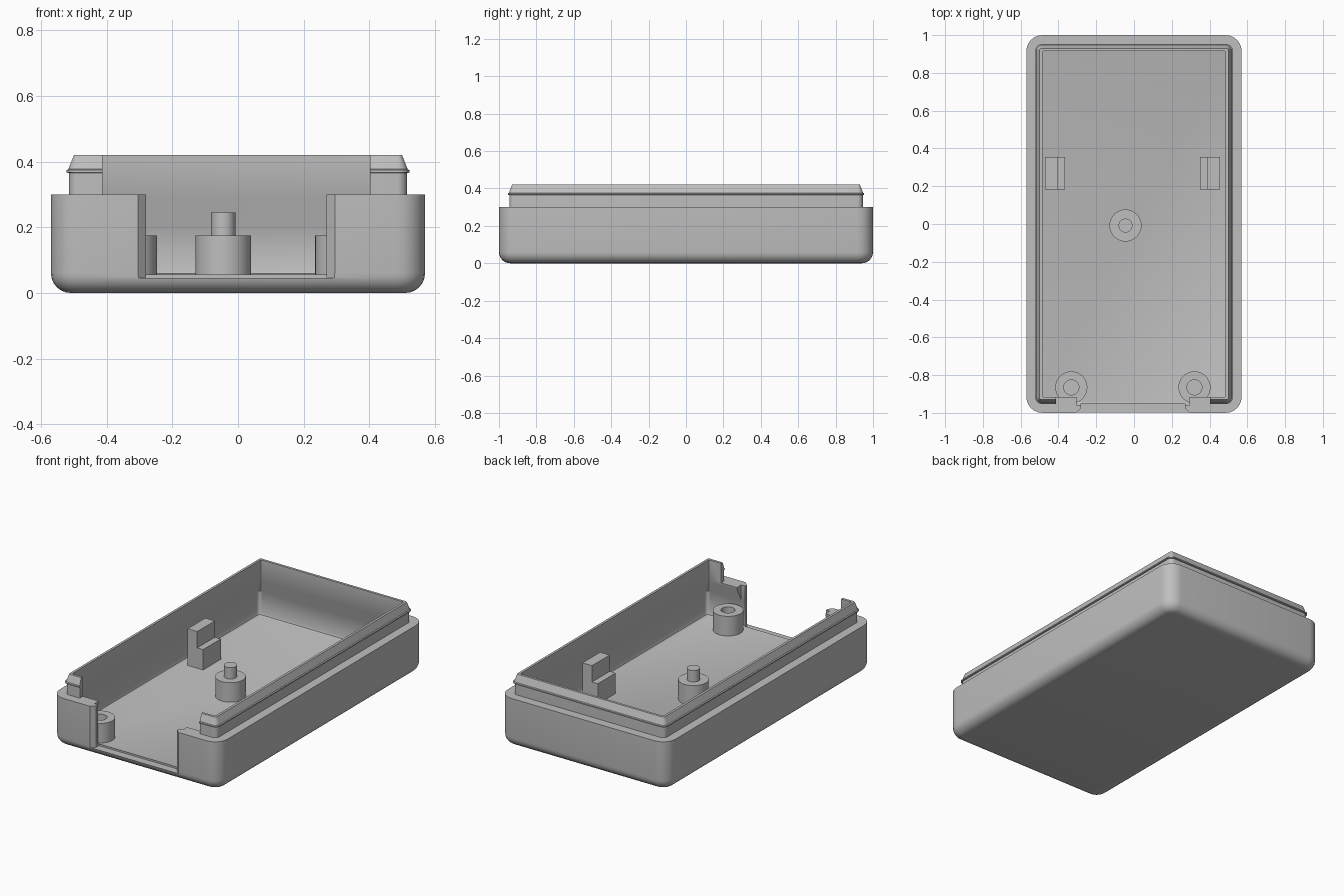
import bpy, bmesh, math

cube = bpy.data.objects.get("Cube")
if cube:
    bpy.data.objects.remove(cube, do_unlink=True)

# One plain grey plastic
GREY = (0.52, 0.52, 0.52, 1)
plastic = bpy.data.materials.new("grey plastic")
plastic.use_nodes = True
plastic.diffuse_color = GREY
bsdf = next(n for n in plastic.node_tree.nodes if n.type == 'BSDF_PRINCIPLED')
bsdf.inputs["Base Color"].default_value = GREY

HALF_X, HALF_Y = 0.57, 1.0
FLOOR = 0.055
CORNER_STEPS = 6


def finish(name, bm):
    bmesh.ops.recalc_face_normals(bm, faces=bm.faces)
    mesh = bpy.data.meshes.new(name)
    bm.to_mesh(mesh)
    bm.free()
    obj = bpy.data.objects.new(name, mesh)
    bpy.context.collection.objects.link(obj)
    mesh.materials.append(plastic)
    return obj


def activate(obj):
    bpy.ops.object.select_all(action='DESELECT')
    obj.select_set(True)
    bpy.context.view_layer.objects.active = obj


def smooth(obj):
    activate(obj)
    bpy.ops.object.shade_smooth_by_angle(angle=math.radians(28))


def loft(name, rings, closed=False):
    """Skin a list of equal-length point rings and cap the ends."""
    bm = bmesh.new()
    loops = [[bm.verts.new(p) for p in ring] for ring in rings]
    count = len(loops[0])
    for a, b in zip(loops, loops[1:]):
        for i in range(count):
            j = (i + 1) % count
            bm.faces.new((a[i], a[j], b[j], b[i]))
    bm.faces.new(loops[0])
    bm.faces.new(loops[-1])
    return finish(name, bm)


def rounded_ring(inset, z, radius):
    hx, hy = HALF_X - inset - radius, HALF_Y - inset - radius
    points = []
    for quarter, (sx, sy) in enumerate(((1, 1), (-1, 1), (-1, -1), (1, -1))):
        for k in range(CORNER_STEPS + 1):
            a = (quarter + k / CORNER_STEPS) * math.pi / 2
            points.append((sx * hx + radius * math.cos(a),
                           sy * hy + radius * math.sin(a), z))
    return points


def circle_ring(x, y, radius, z, sides=40):
    return [(x + radius * math.cos(2 * math.pi * i / sides),
             y + radius * math.sin(2 * math.pi * i / sides), z) for i in range(sides)]


def prism(name, outline, z0, z1):
    return loft(name, [[(x, y, z) for x, y in outline] for z in (z0, z1)])


def box(name, x0, x1, y0, y1, z0, z1):
    return prism(name, [(x0, y0), (x1, y0), (x1, y1), (x0, y1)], z0, z1)


# Shell: rounded underside, wall, snap lip with bead, then the inside down to the floor
FILLET = 0.06
rings = []
for k in range(7):
    a = k / 6 * math.pi / 2
    inset = FILLET * (1 - math.sin(a))
    rings.append(rounded_ring(inset, FILLET * (1 - math.cos(a)), 0.085 - inset))
lip_profile = [
    (0, 0.30, 0.085), (0.055, 0.30, 0.03),      # shoulder
    (0.055, 0.365, 0.03), (0.047, 0.367, 0.035),  # bead
    (0.047, 0.374, 0.035), (0.053, 0.377, 0.03),
    (0.07, 0.42, 0.012), (0.085, 0.42, 0.004),   # tapered rim
    (0.085, 0.29, 0.004), (0.04, 0.20, 0.02),    # overhanging inner wall
    (0.04, 0.07, 0.02), (0.044, 0.059, 0.016), (0.055, FLOOR, 0.01),
]
rings += [rounded_ring(*step) for step in lip_profile]
shell = loft("case_shell", rings)

# Front opening: gap in the lip, chamfered slot in the wall, wider slot in the overhang
MID = -0.005
half_slot = [(0.275, -0.95), (0.275, -0.975), (0.30, -1.0), (0.30, -1.1)]
slot = [(MID + x, y) for x, y in half_slot] + [(MID - x, y) for x, y in reversed(half_slot)]
cutters = [
    box("lip_gap_cutter", MID - 0.408, MID + 0.408, -1.1, -0.8, 0.3, 0.6),
    prism("wall_slot_cutter", slot, 0.046, 0.55),
    box("overhang_slot_cutter", MID - 0.30, MID + 0.30, -0.957, -0.7, 0.06, 0.57),
]
for cutter in cutters:
    cutter.hide_render = True
    mod = shell.modifiers.new("cut", 'BOOLEAN')
    mod.operation = 'DIFFERENCE'
    mod.solver = 'EXACT'
    mod.object = cutter
    activate(shell)
    bpy.ops.object.modifier_apply(modifier=mod.name)
    bpy.data.objects.remove(cutter, do_unlink=True)
smooth(shell)

# Posts standing on the floor
POST_R, POST_TOP, BASE = 0.085, 0.175, FLOOR - 0.01


def post(name, x, y, inner, inner_z):
    profile = [(POST_R, BASE), (POST_R, POST_TOP), (inner, POST_TOP), (inner, inner_z)]
    smooth(loft(name, [circle_ring(x, y, r, z) for r, z in profile]))


post("centre_pin_post", -0.045, -0.008, 0.037, 0.245)
post("right_screw_post", -0.332, -0.865, 0.04, 0.07)
post("left_screw_post", 0.32, -0.865, 0.04, 0.07)

# Stepped board supports, tall on the outer side
for name, side, outer, step, inner in (("right_support", -1, 0.47, 0.405, 0.365),
                                       ("left_support", 1, 0.455, 0.39, 0.35)):
    section = [(outer, BASE), (outer, 0.28), (step, 0.28),
               (step, 0.18), (inner, 0.18), (inner, BASE)]
    loft(name, [[(side * x, y, z) for x, z in section] for y in (0.183, 0.355)])
